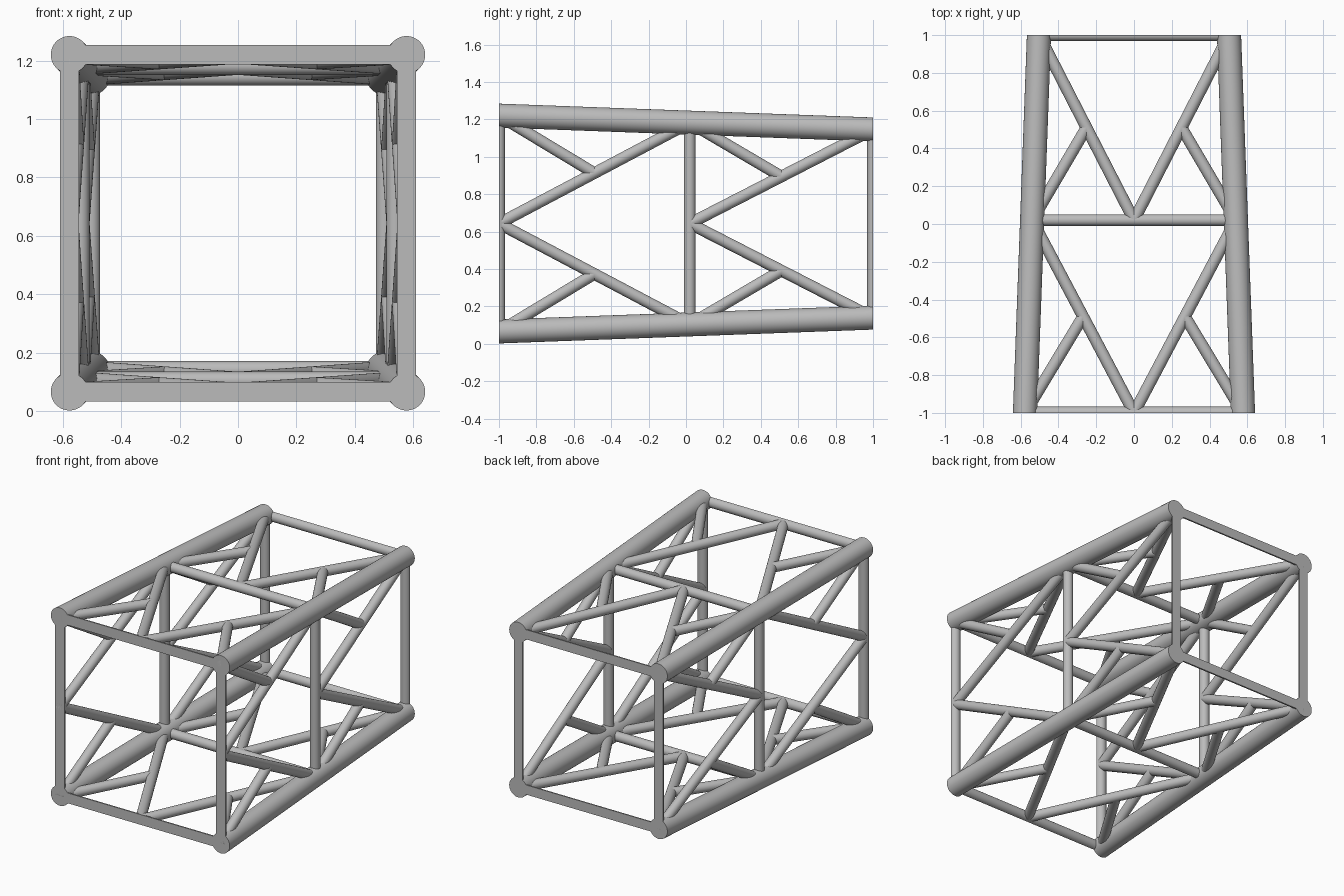
import bpy, bmesh, math
from mathutils import Vector, Matrix

cube = bpy.data.objects.get("Cube")
if cube:
    bpy.data.objects.remove(cube, do_unlink=True)

MID_Z = 0.643                 # height of the truss axis
MID_Y = 0.02                  # station of the middle frame
CHORD_R, FRAME_R, BRACE_R = 0.064, 0.033, 0.031

steel = bpy.data.materials.new("grey_steel")
steel.use_nodes = True
grey = (0.5, 0.5, 0.5, 1)
steel.diffuse_color = grey
steel.node_tree.nodes["Principled BSDF"].inputs["Base Color"].default_value = grey


def half(y):
    """Half width of the tapering truss at station y."""
    return 0.54 - 0.037 * y


def node(t, y):
    """Point on the top panel: t is -1 / 1 at the chords and 0 at mid width."""
    return Vector((t * half(y), y, half(y)))


def clip(bm, y, side):
    """Trim a tube flat at an end plane and cap it."""
    geom = bm.verts[:] + bm.edges[:] + bm.faces[:]
    cut = bmesh.ops.bisect_plane(bm, geom=geom, dist=1e-5, plane_co=(0, y, 0),
                                 plane_no=(0, side, 0), clear_outer=True)
    edges = [e for e in cut["geom_cut"]
             if isinstance(e, bmesh.types.BMEdge) and e.is_boundary]
    if edges:
        bmesh.ops.holes_fill(bm, edges=edges, sides=0)


def tubes(name, bars, turn, sides=32):
    """One object made of straight round bars (start, end, radius)."""
    mesh = bpy.data.meshes.new(name)
    for a, b, r in bars:
        bm = bmesh.new()
        axis = b - a
        place = (Matrix.Translation((a + b) / 2)
                 @ axis.to_track_quat('Z', 'Y').to_matrix().to_4x4())
        bmesh.ops.create_cone(bm, cap_ends=True, segments=sides, radius1=r,
                              radius2=r, depth=axis.length, matrix=place)
        clip(bm, -1, -1)
        clip(bm, 1, 1)
        bm.transform(Matrix.Translation((0, 0, MID_Z)) @ turn)
        bm.from_mesh(mesh)
        bm.to_mesh(mesh)
        bm.free()
    mesh.materials.append(steel)
    obj = bpy.data.objects.new(name, mesh)
    bpy.context.collection.objects.link(obj)
    return obj


parts = []
for k, side in enumerate(("top", "left", "bottom", "right")):
    turn = Matrix.Rotation(k * math.pi / 2, 4, 'Y')

    # Main chord along one corner, trimmed flush at both ends
    parts.append(tubes(side + "_chord", [(node(1, -1.1), node(1, 1.1), CHORD_R)], turn, 48))

    # Cross bars: the end ones are half round, the middle one is full
    for label, y, r in (("front", -1, FRAME_R), ("middle", MID_Y, BRACE_R),
                        ("back", 1, BRACE_R)):
        parts.append(tubes(f"{side}_{label}_crossbar", [(node(-1, y), node(1, y), r)], turn))

    # Each bay has a V of diagonals with a short strut back to each chord
    for label, y0, y1 in (("front", -1, MID_Y), ("back", MID_Y, 1)):
        diagonals, struts = [], []
        for s in (-1, 1):
            start, end = node(0, y0), node(s, y1)
            diagonals.append((start, end, BRACE_R))
            struts.append((node(s, y0), (start + end) / 2, BRACE_R))
        parts.append(tubes(f"{side}_{label}_diagonals", diagonals, turn))
        parts.append(tubes(f"{side}_{label}_struts", struts, turn))

# Smooth tubes with crisp end caps
bpy.ops.object.select_all(action='DESELECT')
for obj in parts:
    obj.select_set(True)
bpy.context.view_layer.objects.active = parts[0]
bpy.ops.object.shade_smooth_by_angle(angle=math.radians(35))
